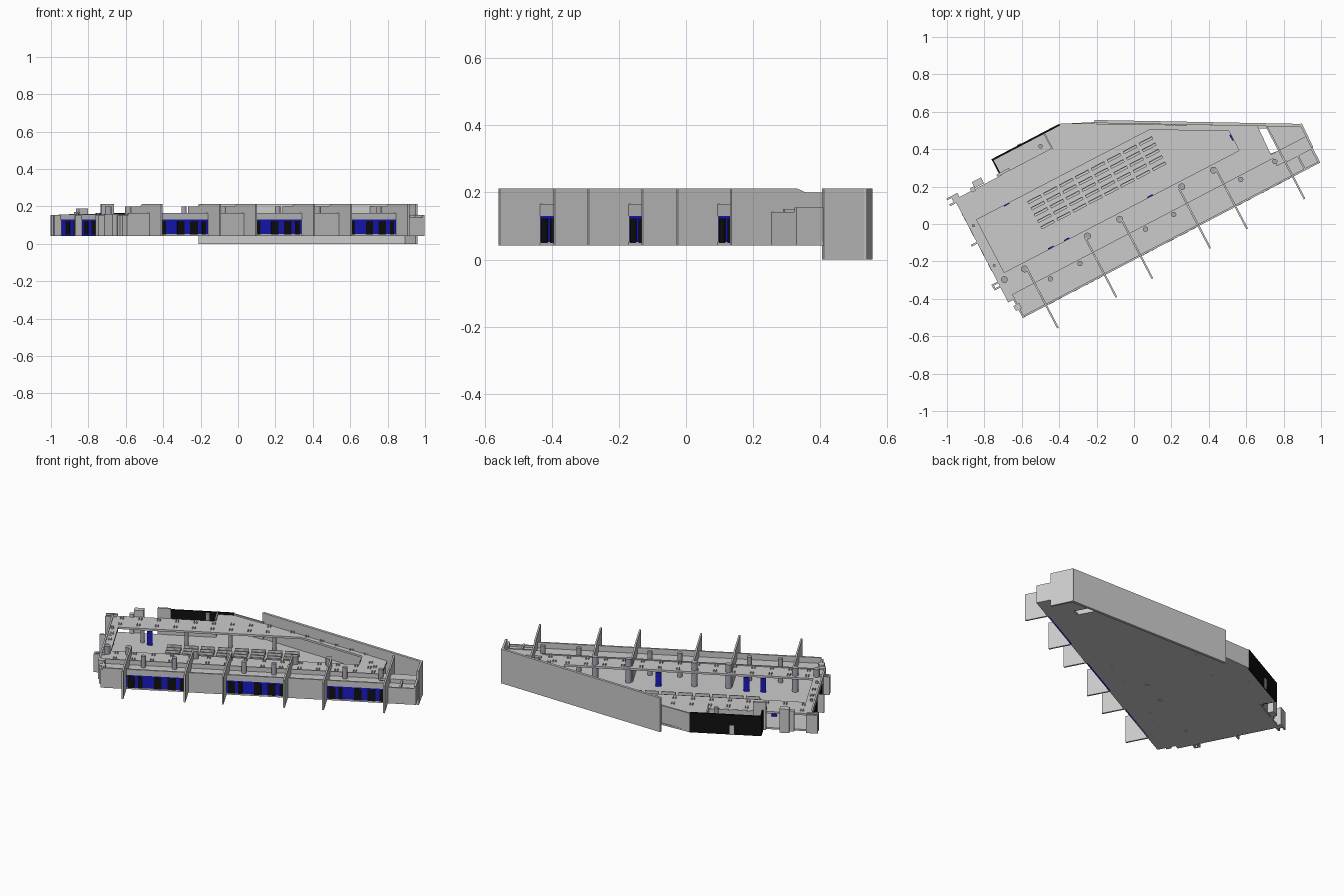
import bpy, bmesh, math
from mathutils import Vector

if "Cube" in bpy.data.objects:
    bpy.data.objects.remove(bpy.data.objects["Cube"])

A = math.radians(27.6)          # plan rotation of the whole building
C, S = math.cos(A), math.sin(A)
Z0, FLOOR, MEZZ, TOP = 0.042, 0.052, 0.152, 0.212


def W(x, y):
    """World plan point -> building-local (u, v)."""
    return (x * C + y * S, -x * S + y * C)


def mat(name, col):
    m = bpy.data.materials.new(name)
    m.diffuse_color = (*col, 1)
    m.use_nodes = True
    m.node_tree.nodes["Principled BSDF"].inputs["Base Color"].default_value = m.diffuse_color
    return m


BLUE = mat("blue_frame", (0.01, 0.01, 0.55))
BLACK = mat("black_panel", (0.005, 0.005, 0.005))
LILAC = mat("column_paint", (0.42, 0.38, 0.46))


def finish(name, bm, material=None):
    bmesh.ops.recalc_face_normals(bm, faces=bm.faces)
    me = bpy.data.meshes.new(name)
    bm.to_mesh(me)
    bm.free()
    ob = bpy.data.objects.new(name, me)
    ob.rotation_euler.z = A
    bpy.context.collection.objects.link(ob)
    if material:
        me.materials.append(material)
    return ob


def slab(name, outer, z0, z1, hole=None, material=None):
    """Extruded plan outline with an optional hole."""
    bm = bmesh.new()
    for loop in [outer] + ([hole] if hole else []):
        vs = [bm.verts.new((u, v, z0)) for u, v in loop]
        for i in range(len(vs)):
            bm.edges.new((vs[i - 1], vs[i]))
    bmesh.ops.triangle_fill(bm, edges=bm.edges[:], use_beauty=True, normal=(0, 0, 1))
    r = bmesh.ops.extrude_face_region(bm, geom=bm.faces[:])
    bmesh.ops.translate(bm, vec=(0, 0, z1 - z0),
                        verts=[g for g in r["geom"] if isinstance(g, bmesh.types.BMVert)])
    return finish(name, bm, material)


def add_box(bm, u0, u1, v0, v1, z0, z1):
    vs = bmesh.ops.create_cube(bm, size=1)["verts"]
    for p in vs:
        p.co = ((u0 + u1) / 2 + p.co.x * (u1 - u0), (v0 + v1) / 2 + p.co.y * (v1 - v0),
                (z0 + z1) / 2 + p.co.z * (z1 - z0))


def boxes(name, items, material=None):
    bm = bmesh.new()
    for it in items:
        add_box(bm, *it)
    return finish(name, bm, material)


def wall(name, a, b, t, z0, z1, material=None):
    """Straight wall between two local plan points, centred on the line."""
    a, b = Vector(a), Vector(b)
    n = (b - a).normalized().orthogonal() * t / 2
    return slab(name, [a + n, b + n, b - n, a - n], z0, z1, None, material)


# Ground floor with the open slot near the right end
slab("ground_floor", [(-.785, -.03), (-.75, -.03), (-.75, -.17), (1.033, -.17), (1.04, .06),
                      W(-.21, .545), W(-.4, .535), (-.107, .655), (-.51, .655), (-.51, .56), (-.785, .56)],
     Z0, FLOOR, [(.82, -.005), (.865, -.01), (.865, .125), (.82, .149)])

# Mezzanine ring around the atrium
slab("mezzanine", [(-.785, -.03), (.82, -.03), W(.66, .525), W(-.21, .535), W(-.4, .535),
                   (-.107, .655), (-.2, .655), (-.2, .56), (-.785, .56)],
     MEZZ - .012, MEZZ, [(-.735, .092), (.68, .088), (.68, .205), (.307, .408), (-.735, .41)])
boxes("right_walkway", [(.82, 1.03, -.08, -.01, MEZZ - .012, MEZZ)])

# Lower roof shelf behind the front facade
boxes("front_shelf", [(-.75, 1.03, -.165, -.03, .122, .13)])
boxes("front_facade", [(-.75, .87, -.17, -.16, .13, .165), (.87, 1.033, -.17, -.16, Z0, .142),
                       (-.75, -.618, -.17, -.16, Z0, .13), (-.265, -.048, -.17, -.16, Z0, .13),
                       (.301, .524, -.17, -.16, Z0, .13), (-.75, .82, -.034, -.028, .13, .158)])
boxes("front_left_steps", [(-.76, -.75, -.17, -.03, Z0, .155), (-.79, -.75, -.06, -.03, Z0, .16),
                           (-.775, -.74, -.12, -.09, Z0, .155)])

# Partition fins that cross the facade, with a lowered inner end
fins = [-.618, -.265, -.048, .301, .524, .870]
for i, u in enumerate(fins):
    inner = .13 if i == 5 else .055
    prof = [(-.304, Z0), (inner, Z0), (inner, .2), (-.055, .2), (-.085, TOP), (-.304, TOP)]
    bm = bmesh.new()
    f = bm.faces.new([bm.verts.new((u - .005, v, z)) for v, z in prof])
    r = bmesh.ops.extrude_face_region(bm, geom=[f])
    bmesh.ops.translate(bm, vec=(.01, 0, 0),
                        verts=[g for g in r["geom"] if isinstance(g, bmesh.types.BMVert)])
    finish(f"fin_wall_{i + 1}", bm)

# Glazed bays between alternate fins
frames, panes = [], []
for a, b in zip(fins[::2], fins[1::2]):
    w = b - a
    frames.append((a + .005, b - .005, -.168, -.16, Z0, .13))
    for s, e in [(.04, .15), (.2, .27), (.46, .58), (.68, .81), (.88, .95)]:
        panes.append((a + s * w, a + e * w, -.171, -.157, .05, .122))
boxes("front_window_frames", frames, BLUE)
boxes("front_window_panes", panes, BLACK)

# Left end facade
boxes("left_window_frames", [(-.788, -.78, .1, .53, Z0, .13)], BLUE)
boxes("left_window_panes", [(-.791, -.777, v, v + .045, .05, .122) for v in (.13, .22, .34, .43)], BLACK)
boxes("left_facade_band", [(-.79, -.78, -.03, .56, .13, .158), (-.79, -.78, -.03, .1, Z0, .13)])
boxes("left_fins", [(-.826, -.76, v - .005, v + .005, Z0, .155) for v in (.035, .06, .3, .545, .58)]
      + [(-.826, -.816, .035, .06, Z0, .155), (-.80, -.76, .545, .58, Z0, .15)])

# Tall back wall and right return reaching the ground
wall("back_wall", W(-.21, .548), W(.9, .527), .016, 0, TOP)
wall("right_wall", (1.038, .062), (1.034, -.08), .012, 0, TOP)
boxes("right_end_wall", [(1.023, 1.035, -.17, -.08, Z0, .155), (.94, .95, -.165, -.08, Z0, .15),
                         (.88, 1.03, -.085, -.078, Z0, .155)])
wall("slot_wall", (.816, -.03), (.816, .15), .008, Z0, MEZZ)

# Back room with black cladding
boxes("back_cladding", [(-.515, -.107, .65, .66, Z0, .165), (-.515, -.507, .57, .66, Z0, .165)], BLACK)
wall("back_room_link", (-.107, .655), W(-.2, .535), .01, Z0, .16)
boxes("back_room_partition", [(-.205, -.197, .56, .65, Z0, .165), (-.51, -.2, .557, .563, Z0, .15)])
boxes("back_door", [(-.36, -.335, .655, .664, Z0, .1)])
boxes("back_towers", [(-.665, -.61, .565, .6, Z0, .19), (-.53, -.455, .562, .575, Z0, TOP),
                      (-.69, -.665, .55, .575, Z0, .17)])

# Round columns
bm = bmesh.new()
spots = [(u, .058, .018, .2) for u in (-.752, -.63, -.25, -.056, .319, .51)]
spots += [(u, -.053, .014, .2) for u in (-.532, -.354, .042, .212, .616, .822)]
spots += [(u, .44, .011, .145) for u in (-.6, -.35, -.1, .15)]
spots += [(-.765, .15, .008, .165), (-.765, .39, .008, .165), (-.25, .6, .012, .18)]
for u, v, r, h in spots:
    vs = bmesh.ops.create_cone(bm, cap_ends=True, segments=20, radius1=r, radius2=r, depth=h - Z0)["verts"]
    bmesh.ops.translate(bm, verts=vs, vec=(u, v, (h + Z0) / 2))
cols = finish("columns", bm, LILAC)
bpy.context.view_layer.objects.active = cols
cols.select_set(True)
bpy.ops.object.shade_smooth_by_angle()

# Bench rows in the atrium: seat plus backrest
seats = []
for r in range(5):
    for k in range(8):
        u, v = -.45 + k * .096, .203 + r * .038
        seats += [(u, u + .08, v, v + .014, FLOOR, .066), (u, u + .08, v + .012, v + .017, FLOOR, .08)]
boxes("bench_rows", seats)

# Small paired fixtures on the mezzanine
pairs = [(-.7 + k * .105, v) for k in range(15) for v in (-.005, .065)]
pairs += [(-.73 + k * .105, v) for k in range(9) for v in (.45, .525)]
pairs += [(.25 + k * .09, .465 - k * .047) for k in range(6)] + [(.74, .05), (.74, .12), (-.76, .24), (-.76, .32)]
boxes("paired_fixtures", [(u + d, u + d + .006, v - .009, v + .009, MEZZ, MEZZ + .008)
                          for u, v in pairs for d in (-.009, .005)])

# Blue doors along the atrium edge
boxes("atrium_doors", [(u - .016, u + .016, v - .004, v + .004, FLOOR, .138)
                       for u, v in [(-.452, .094), (-.357, .094), (.145, .092), (-.555, .408)]]
      + [(.672, .68, .15, .185, FLOOR, .138)], BLUE)
